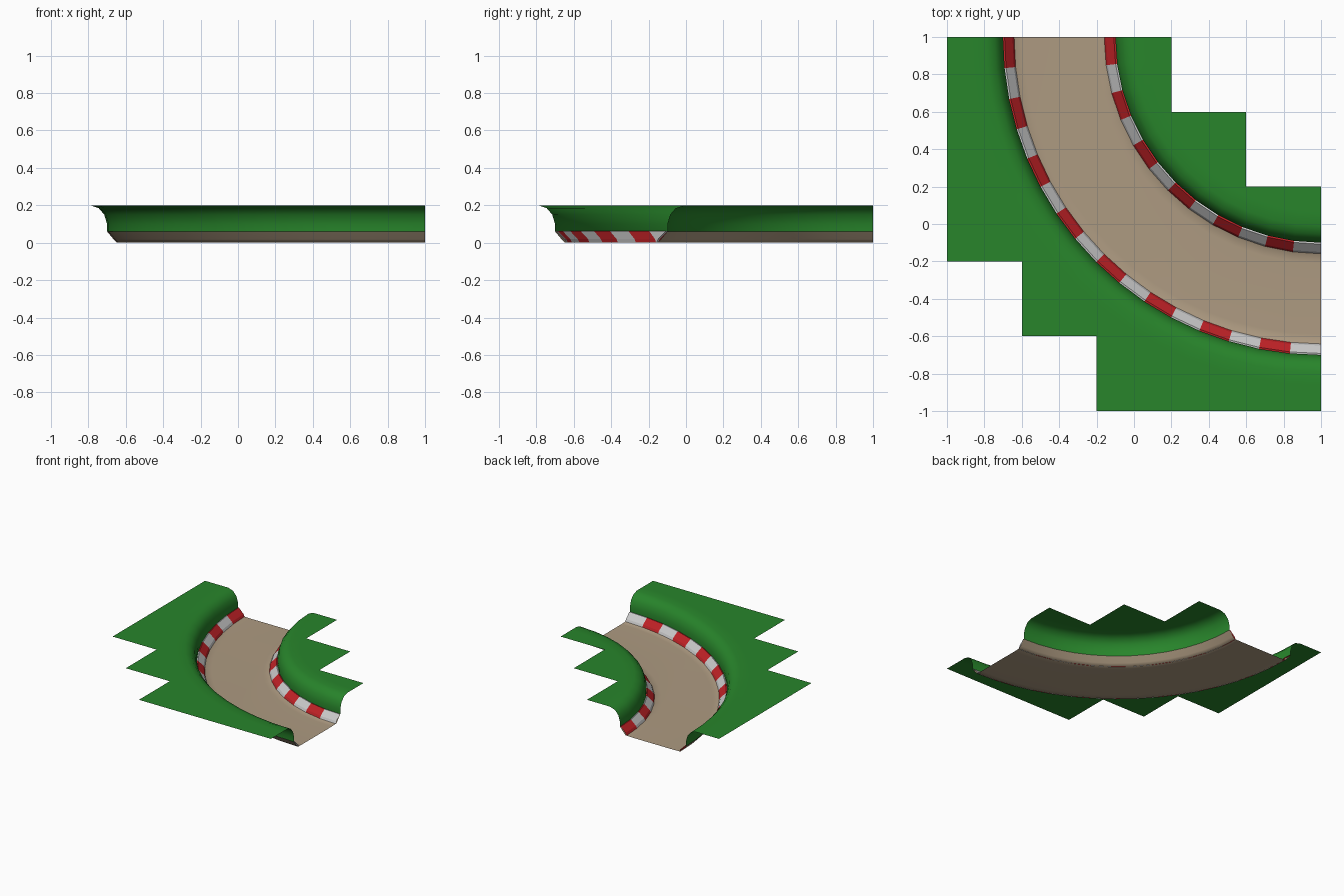
import bpy, bmesh, math

if "Cube" in bpy.data.objects:
    bpy.data.objects.remove(bpy.data.objects["Cube"])

# All arcs turn about the corner (1, 1); side = (edge radius, direction away from road, segments)
OUTER = (1.70, 1, 16)
INNER = (1.10, -1, 12)


def material(name, rgb):
    m = bpy.data.materials.new(name)
    m.diffuse_color = (*rgb, 1)
    m.use_nodes = True
    m.node_tree.nodes["Principled BSDF"].inputs["Base Color"].default_value = m.diffuse_color
    return m


GREEN = material("grass_green", (0.021, 0.235, 0.024))
TAN = material("road_tan", (0.42, 0.325, 0.22))
RED = material("kerb_red", (0.54, 0.016, 0.02))
WHITE = material("kerb_white", (0.58, 0.58, 0.58))


def sweep(bm, profile, side, striped=False):
    """Sweep an (offset from edge, height) profile through the quarter turn."""
    base, s, n = side
    rows = []
    for i in range(n + 1):
        t = math.pi * (1 + 0.5 * i / n)
        rows.append([bm.verts.new((1 + (base + s * u) * math.cos(t),
                                   1 + (base + s * u) * math.sin(t), z))
                     for u, z in profile])
    for i in range(n):
        for j in range(len(profile) - 1):
            loop = [rows[i][j], rows[i][j + 1], rows[i + 1][j + 1], rows[i + 1][j]]
            f = bm.faces.new(loop if s > 0 else loop[::-1])
            f.material_index = i % 2 if striped else 0
    return rows


def flat_face(bm, verts):
    f = bm.faces.new(verts)
    f.normal_update()
    if f.normal.z < 0:
        f.normal_flip()


def finish(bm, name, mats, smooth):
    me = bpy.data.meshes.new(name)
    bm.to_mesh(me)
    bm.free()
    for m in mats:
        me.materials.append(m)
    for p in me.polygons:
        p.use_smooth = smooth
    ob = bpy.data.objects.new(name, me)
    bpy.context.collection.objects.link(ob)
    return ob


# Road bed: flat middle with both edges turned up under the kerbs
bm = bmesh.new()
edge = [(-0.11, 0.0), (-0.05, 0.002), (-0.035, 0.018), (0.0, 0.06)]
out_rows = sweep(bm, edge, OUTER)
in_rows = sweep(bm, edge, INNER)
flat_face(bm, [r[0] for r in out_rows] + [r[0] for r in reversed(in_rows)])
finish(bm, "road", [TAN], True)

# Striped kerbs: short lip, slope and narrow top
kerb = [(-0.06, 0.0), (-0.05, 0.02), (-0.008, 0.062), (0.0, 0.06)]
for name, side in (("outer_kerb", OUTER), ("inner_kerb", INNER)):
    bm = bmesh.new()
    sweep(bm, kerb, side, True)
    finish(bm, name, [RED, WHITE], False)

# Grass banks: rounded wall rising to a flat lawn with a stepped outline
bank = [(0.0, 0.06), (0.0, 0.10), (0.015, 0.15), (0.045, 0.185),
        (0.09, 0.20), (0.16, 0.20)]
outer_outline = [(1, -1), (-0.2, -1), (-0.2, -0.6), (-0.6, -0.6),
                 (-0.6, -0.2), (-1, -0.2), (-1, 1)]
inner_outline = [(1, 0.2), (0.6, 0.2), (0.6, 0.6), (0.2, 0.6), (0.2, 1)]
for name, side, outline in (("outer_bank", OUTER, outer_outline),
                            ("inner_bank", INNER, inner_outline)):
    bm = bmesh.new()
    rows = sweep(bm, bank, side)
    flat_face(bm, [r[-1] for r in rows] +
              [bm.verts.new((x, y, 0.20)) for x, y in outline])
    finish(bm, name, [GREEN], True)
